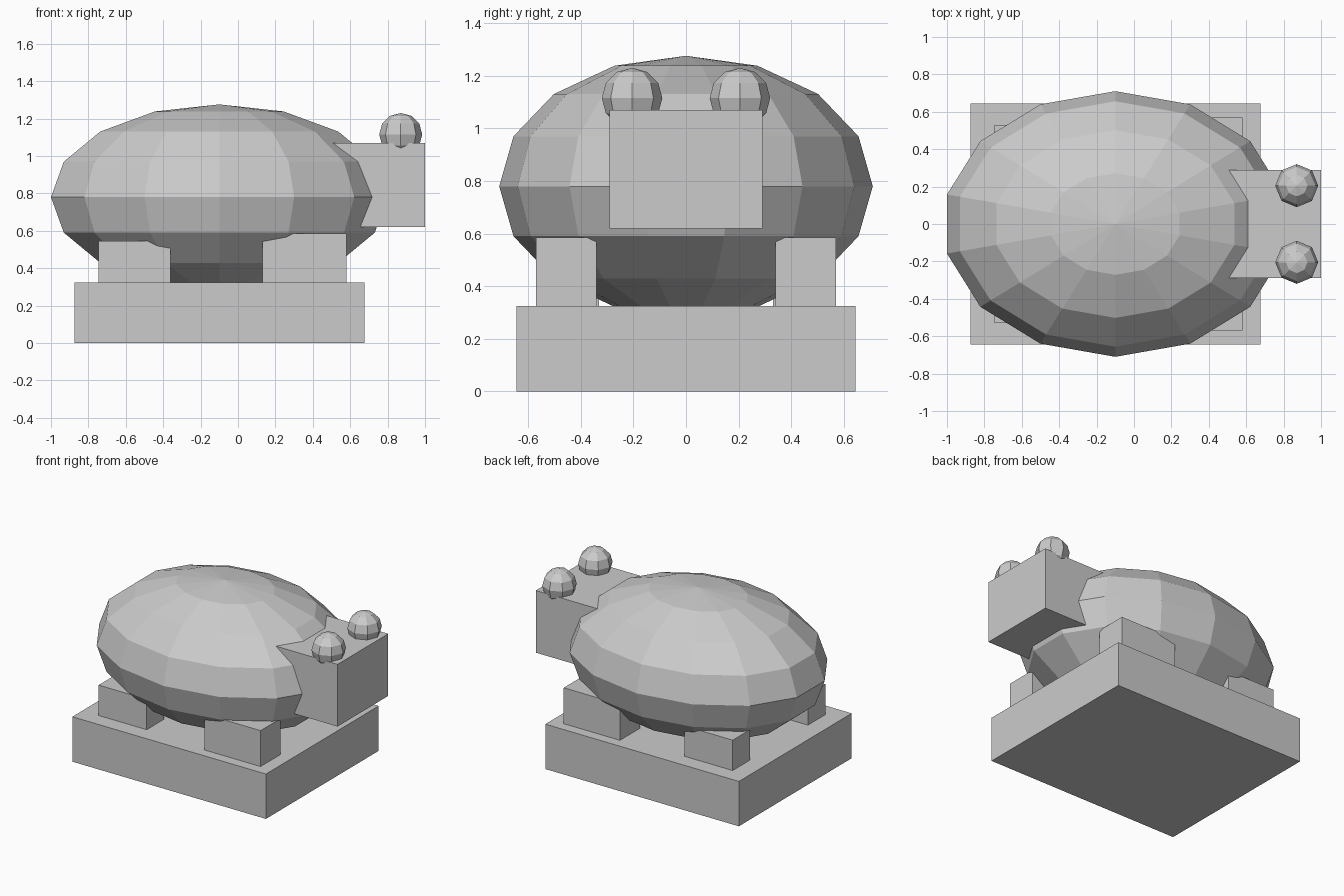
import bpy

if "Cube" in bpy.data.objects:
    bpy.data.objects.remove(bpy.data.objects["Cube"])


def box(name, lo, hi):
    """Axis-aligned box between two corners."""
    bpy.ops.mesh.primitive_cube_add(size=1, location=[(a + b) / 2 for a, b in zip(lo, hi)])
    ob = bpy.context.object
    ob.name = name
    ob.scale = [b - a for a, b in zip(lo, hi)]
    bpy.ops.object.transform_apply(location=False, rotation=False, scale=True)
    return ob


def ball(name, centre, radii, segments, rings):
    """Faceted ellipsoid."""
    bpy.ops.mesh.primitive_uv_sphere_add(segments=segments, ring_count=rings, radius=1, location=centre)
    ob = bpy.context.object
    ob.name = name
    ob.scale = radii
    bpy.ops.object.transform_apply(location=False, rotation=False, scale=True)
    return ob


# Plinth
box("base", (-0.875, -0.645, 0), (0.675, 0.645, 0.325))

# Domed body, with vertices on the y axis
ball("body", (-0.1, 0, 0.78), (0.923, 0.71, 0.496), 14, 8)

# Head block, sunk into the body
box("head", (0.42, -0.29, 0.62), (1.0, 0.29, 1.07))

# Paired eyes and feet
for side, s in (("left", 1), ("right", -1)):
    ball(f"{side}_eye", (0.87, s * 0.205, 1.115), (0.115, 0.115, 0.115), 8, 6)
    for part, x0, x1, y0, y1, top in (("front_foot", 0.13, 0.58, 0.34, 0.57, 0.585),
                                      ("rear_foot", -0.745, -0.36, 0.33, 0.53, 0.545)):
        ya, yb = sorted((s * y0, s * y1))
        box(f"{side}_{part}", (x0, ya, 0.315), (x1, yb, top))
